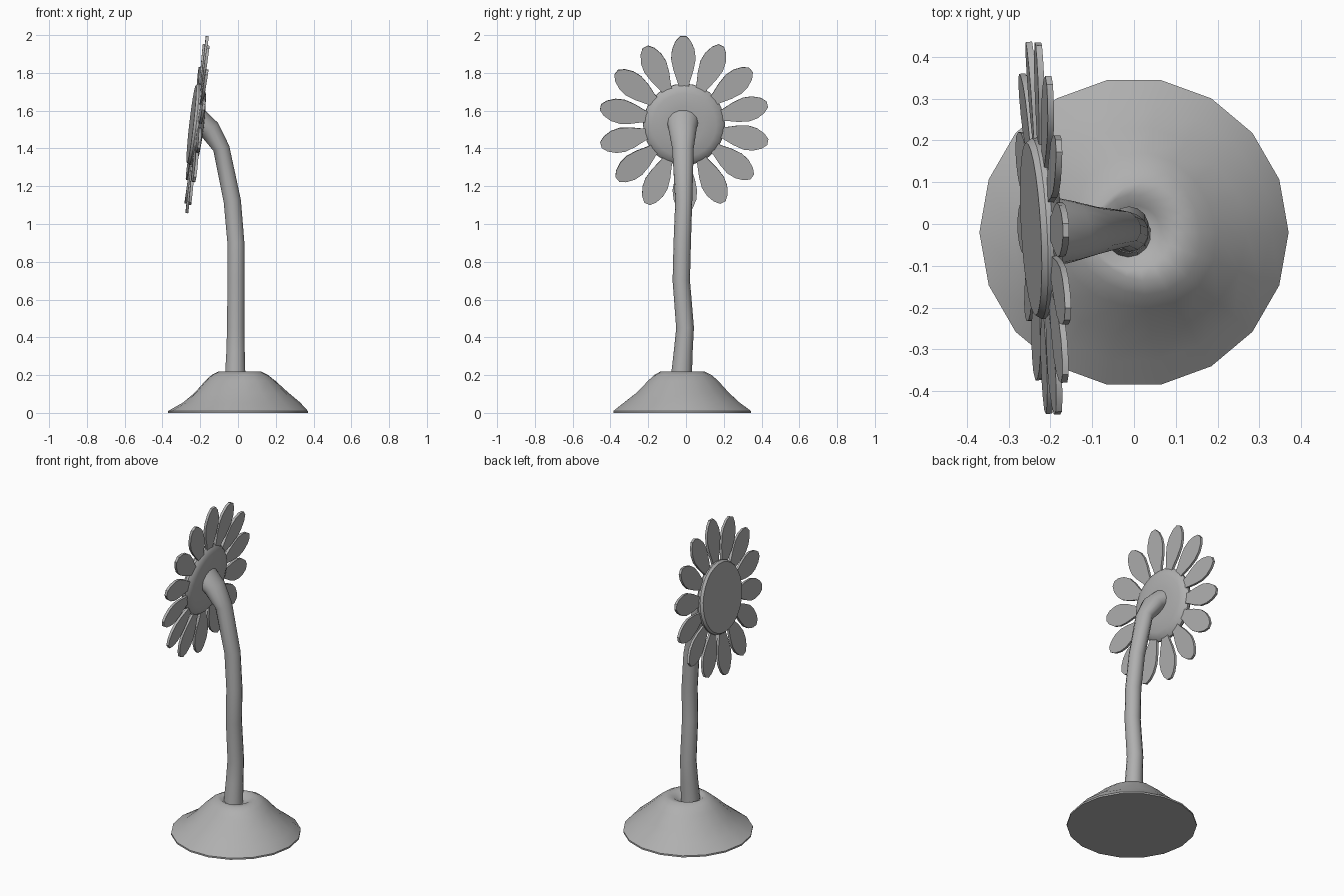
import bpy, bmesh, math, random
from mathutils import Vector, Matrix

random.seed(4)
if "Cube" in bpy.data.objects:
    bpy.data.objects.remove(bpy.data.objects["Cube"], do_unlink=True)

SHADE = (0.43, 0.43, 0.43, 1)
grey = bpy.data.materials.new("plain_grey")
grey.use_nodes = True
grey.diffuse_color = SHADE
grey.node_tree.nodes["Principled BSDF"].inputs["Base Color"].default_value = SHADE


def finish(name, bm, angle, matrix=None):
    """Turn a bmesh into a shaded, coloured object."""
    bmesh.ops.recalc_face_normals(bm, faces=bm.faces)
    if matrix:
        bm.transform(matrix)
    mesh = bpy.data.meshes.new(name)
    bm.to_mesh(mesh)
    bm.free()
    mesh.materials.append(grey)
    obj = bpy.data.objects.new(name, mesh)
    bpy.context.collection.objects.link(obj)
    bpy.ops.object.select_all(action='DESELECT')
    obj.select_set(True)
    bpy.context.view_layer.objects.active = obj
    bpy.ops.object.shade_smooth_by_angle(angle=math.radians(angle))


def loft(rings):
    """Bridge closed rings of points and cap both ends."""
    bm = bmesh.new()
    loops = [[bm.verts.new(p) for p in ring] for ring in rings]
    n = len(loops[0])
    for low, high in zip(loops, loops[1:]):
        for i in range(n):
            j = (i + 1) % n
            bm.faces.new((low[i], low[j], high[j], high[i]))
    bm.faces.new(loops[0])
    bm.faces.new(loops[-1])
    return bm


def circle(sides):
    return [math.tau * i / sides for i in range(sides)]


# Mound of earth: lathed profile, slightly lumpy, with a dip for the stem
profile = [(0.37, 0), (0.37, 0.01), (0.31, 0.055), (0.25, 0.105), (0.185, 0.17),
           (0.15, 0.2), (0.115, 0.218), (0.09, 0.217), (0.065, 0.2), (0.04, 0.19)]
rings = []
for r, z in profile:
    lump = 1 if 0.05 < z and r > 0.1 else 0
    ring = []
    for a in circle(18):
        rr = r + lump * (0.014 * math.cos(a) + 0.006 * math.sin(3 * a + 20 * z))
        ring.append((rr * math.cos(a), rr * math.sin(a) - 0.02, z))
    rings.append(ring)
finish("mound", loft(rings), 42)

# Flower head frame: local z looks out of the bloom, local y points up
normal = Vector((-1, -0.055, 0.115)).normalized()
side = Vector((0, 0, 1)).cross(normal).normalized()
up = normal.cross(side)
head = Matrix.Translation((-0.217, -0.01, 1.526)) @ Matrix((side, up, normal)).transposed().to_4x4()

# Stem: centre x, y, z, then half widths across y and across the bend
path = [(-0.015, -0.025, 0.18, 0.056, 0.056),
        (-0.013, -0.015, 0.32, 0.05, 0.05),
        (-0.012, -0.005, 0.45, 0.047, 0.047),
        (-0.011, -0.025, 0.7, 0.046, 0.046),
        (-0.011, -0.02, 0.9, 0.046, 0.046),
        (-0.03, -0.012, 1.12, 0.045, 0.047),
        (-0.088, -0.016, 1.4, 0.057, 0.045),
        (-0.15, -0.018, 1.5, 0.074, 0.058),
        (-0.203, -0.018, 1.55, 0.085, 0.072)]
rings = []
for i, (x, y, z, wide, deep) in enumerate(path):
    before = Vector(path[max(i - 1, 0)][:3])
    after = Vector(path[min(i + 1, len(path) - 1)][:3])
    tangent = (after - before).normalized()
    if i == len(path) - 1:
        tangent = normal
    across = Vector((0, 1, 0))
    across = (across - tangent * across.dot(tangent)).normalized()
    out = tangent.cross(across)
    rings.append([Vector((x, y, z)) + across * wide * math.cos(a) + out * deep * math.sin(a)
                  for a in circle(14)])
finish("stem", loft(rings), 50)

# Seed disc: flat face, bevelled rim, rounded back
profile = [(0.1, -0.032), (0.17, -0.026), (0.203, -0.014), (0.217, 0.002),
           (0.217, 0.016), (0.207, 0.03)]
rings = [[(r * math.cos(a), r * math.sin(a), z) for a in circle(28)] for r, z in profile]
finish("seed_disc", loft(rings), 35, head)

# Petals: one thin outline repeated around the disc, a little shorter at the sides
half = [(0.17, 0.02), (0.23, 0.033), (0.29, 0.053), (0.35, 0.065), (0.40, 0.06),
        (0.445, 0.041), (0.472, 0.016)]
count = 14
for k in range(count):
    angle = math.radians(89) + math.tau * k / count
    length = 1 - 0.04 * abs(math.cos(angle))
    outline = [(r * length, w) for r, w in half]
    outline += [(r, -w) for r, w in reversed(outline)]
    rings = [[(r, w, z) for r, w in outline] for z in (-0.0075, 0.0075)]
    turn = Matrix.Rotation(angle, 4, 'Z')
    twist = Matrix.Rotation(math.radians(random.uniform(-4, 4)), 4, 'X')
    finish(f"petal_{k + 1}", loft(rings), 30, head @ turn @ twist)
